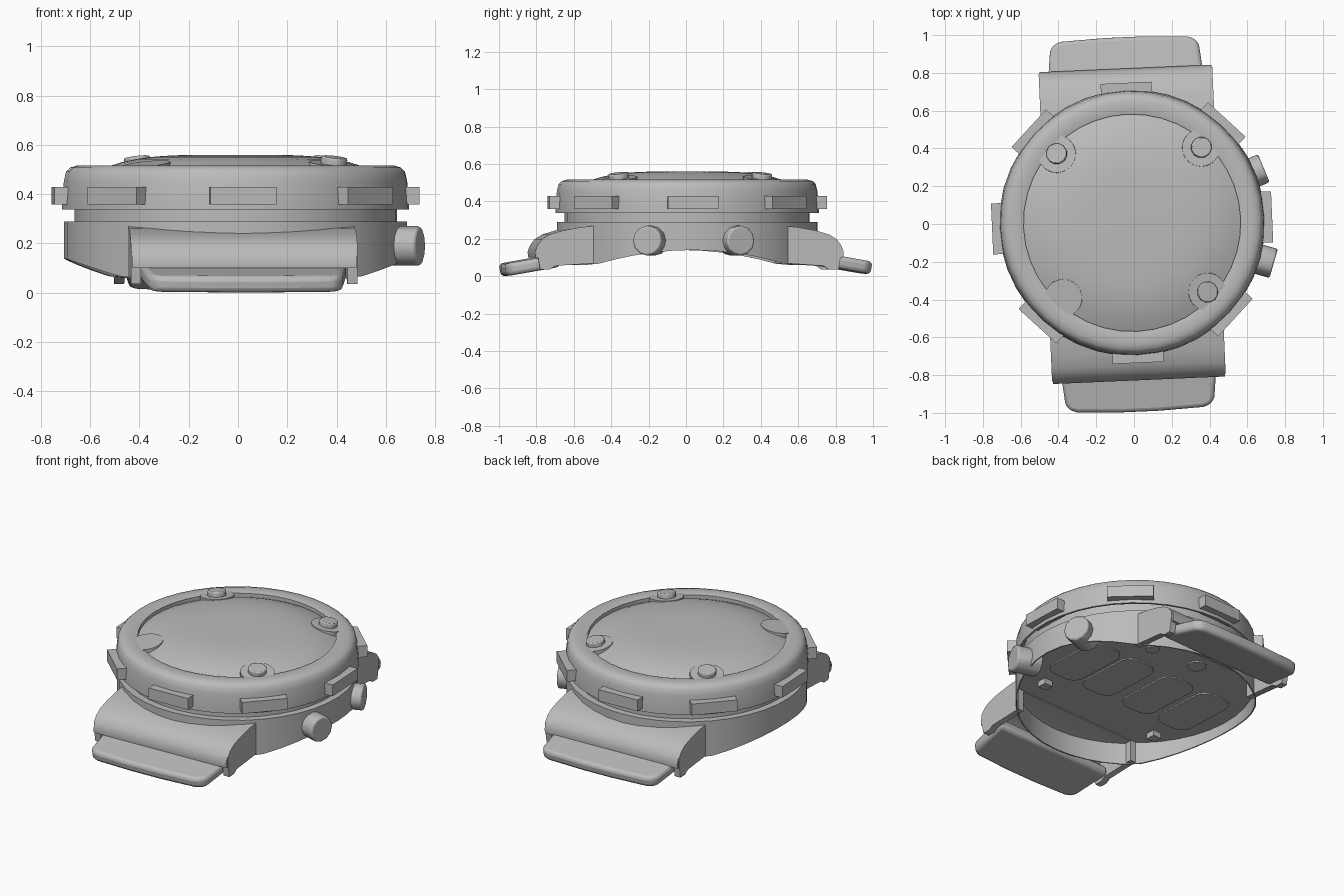
import bpy, bmesh
from math import sin, cos, pi, radians
from mathutils import Matrix

if "Cube" in bpy.data.objects:
    bpy.data.objects.remove(bpy.data.objects["Cube"])

grey = bpy.data.materials.new("matte_grey")
grey.use_nodes = True
COLOR = (0.5, 0.5, 0.5, 1)
grey.diffuse_color = COLOR
grey.node_tree.nodes["Principled BSDF"].inputs["Base Color"].default_value = COLOR

# The whole watch sits slightly turned on the ground
PLACE = Matrix.Translation((-0.01, 0.006, 0)) @ Matrix.Rotation(radians(2.5), 4, 'Z')


def finish(name, bm, matrix=Matrix(), angle=35, bevel=0, segments=2):
    bmesh.ops.recalc_face_normals(bm, faces=bm.faces)
    bm.transform(matrix)
    mesh = bpy.data.meshes.new(name)
    bm.to_mesh(mesh)
    bm.free()
    mesh.materials.append(grey)
    ob = bpy.data.objects.new(name, mesh)
    bpy.context.collection.objects.link(ob)
    ob.matrix_world = PLACE
    if bevel:
        mod = ob.modifiers.new("bevel", 'BEVEL')
        mod.width, mod.segments = bevel, segments
    bpy.ops.object.select_all(action='DESELECT')
    ob.select_set(True)
    bpy.context.view_layer.objects.active = ob
    bpy.ops.object.shade_smooth_by_angle(angle=radians(angle))
    return ob


def lathe(name, profile, segs=40, closed=False, shape=None):
    """Turn a (radius, z) profile about z; shape moves each vertex."""
    bm = bmesh.new()
    rings = []
    for r, z in profile:
        if r == 0:
            rings.append([bm.verts.new((0, 0, z))] * segs)
        else:
            rings.append([bm.verts.new((r * cos(2 * pi * i / segs), r * sin(2 * pi * i / segs), z))
                          for i in range(segs)])
    pairs = list(zip(rings, rings[1:]))
    if closed:
        pairs.append((rings[-1], rings[0]))
    for a, b in pairs:
        for i in range(segs):
            j = (i + 1) % segs
            bm.faces.new(list(dict.fromkeys((a[i], a[j], b[j], b[i]))))
    if shape:
        for v in bm.verts:
            shape(v)
    return finish(name, bm)


def cylinder(name, radius, depth, matrix, segs=16, bevel=0):
    bm = bmesh.new()
    bmesh.ops.create_cone(bm, cap_ends=True, segments=segs, radius1=radius, radius2=radius, depth=depth)
    return finish(name, bm, matrix, bevel=bevel)


def box(name, size, matrix):
    bm = bmesh.new()
    bmesh.ops.create_cube(bm, size=1)
    bmesh.ops.scale(bm, vec=size, verts=bm.verts)
    return finish(name, bm, matrix)


def prism(name, outline, low, high, matrix=Matrix(), bevel=0, segments=2):
    """Extrude a 2D outline along its third axis."""
    bm = bmesh.new()
    face = bm.faces.new([bm.verts.new((a, b, low)) for a, b in outline])
    made = bmesh.ops.extrude_face_region(bm, geom=[face])["geom"]
    bmesh.ops.translate(bm, vec=(0, 0, high - low),
                        verts=[g for g in made if isinstance(g, bmesh.types.BMVert)])
    return finish(name, bm, matrix, bevel=bevel, segments=segments)


# Thin case wall, with a lower edge that arches up at the sides
def arch(v):
    if v.co.z < 0.1:
        v.co.z = max(0.06, 0.14 - 0.3 * v.co.y ** 2)


lathe("case_wall", [(0.64, 0.29), (0.697, 0.29), (0.697, 0), (0.69, 0), (0.69, 0.28), (0.64, 0.28)],
      closed=True, shape=arch)
PLATE = 0.205
lathe("back_plate", [(0, PLATE), (0.692, PLATE)])

# Bezel skirt over a narrower neck, and the domed glass
lathe("bezel", [(0.575, 0.46), (0.575, 0.51), (0.6, 0.516), (0.645, 0.516), (0.672, 0.508), (0.688, 0.492),
                (0.697, 0.455), (0.704, 0.38), (0.705, 0.337), (0.692, 0.337), (0.685, 0.4), (0.655, 0.4),
                (0.655, 0.28), (0.645, 0.28), (0.645, 0.46)], closed=True)
lathe("glass", [(0.58 * i / 10, 0.56 - 0.075 * (i / 10) ** 4) for i in range(11)])

# Grip tabs round the bezel
for i in range(8):
    turn = Matrix.Rotation(i * pi / 4, 4, 'Z')
    box("grip_tab", (0.09, 0.27, 0.072), turn @ Matrix.Translation((0.697, 0, 0.394)))

# Screw lobes lean inward; one screw is absent at the left front
for i in range(4):
    m = (Matrix.Rotation(radians(45 + 90 * i), 4, 'Z') @ Matrix.Translation((0.54, 0, 0.522))
         @ Matrix.Rotation(radians(9), 4, 'Y'))
    cylinder("screw_lobe", 0.1, 0.05, m @ Matrix.Translation((0, 0, -0.025)), segs=24)
    if i != 2:
        cylinder("screw", 0.055, 0.05, m @ Matrix.Translation((0, 0, 0.004)), segs=12, bevel=0.006)

# Side push buttons
for angle, end in ((20, 0.755), (-18.5, 0.78)):
    m = (Matrix.Rotation(radians(angle), 4, 'Z') @ Matrix.Translation((end - 0.08, 0, 0.19))
         @ Matrix.Rotation(pi / 2, 4, 'Y'))
    cylinder("push_button", 0.08, 0.16, m, segs=12, bevel=0.01)

# Lugs and straps; a lug is a curved cover closed by a cheek at each end
cover = [(0.5, 0.27), (0.58, 0.262), (0.68, 0.244), (0.75, 0.223), (0.79, 0.198), (0.815, 0.165),
         (0.828, 0.13), (0.825, 0.1)]
inner = [(0.79, 0.1), (0.77, 0.15), (0.7, 0.19), (0.5, 0.2)]
cheek = cover[:6] + [(0.815, 0.12), (0.80, 0.035), (0.75, 0.035), (0.72, 0.055), (0.5, 0.07)]
to_yz = Matrix(((0, 0, 1, 0), (1, 0, 0, 0), (0, 1, 0, 0), (0, 0, 0, 1)))
for side, drop, shift in ((0, 0.045, -0.01), (1, 0.034, 0.006)):
    half = Matrix.Rotation(pi * side, 4, 'Z') @ Matrix.Translation((0, shift, 0))
    prism("lug_cover", cover + inner, -0.455, 0.455, half @ to_yz)
    for low in (-0.46, 0.42):
        prism("lug_cheek", cheek, low, low + 0.04, half @ to_yz)
    # Strap stub, tapered with a bowed end and tilted down
    m = half @ Matrix.Translation((0, 0.982, drop)) @ Matrix.Rotation(radians(-10), 4, 'X')
    outline = [(-0.42, -0.29), (-0.395, -0.05), (-0.378, -0.016), (-0.335, 0), (-0.1, 0.01)]
    outline += [(-x, y) for x, y in reversed(outline)]
    prism("strap", outline, -0.035, 0.033, m, bevel=0.022, segments=3)

# Sensor pads, discs and pins on the back plate
for x in (0.39, 0.13, -0.18, -0.46):
    pad = []
    for k in range(16):
        a = 2 * pi * (k + 0.5) / 16
        pad.append((x + (0.04 if cos(a) > 0 else -0.04) + 0.08 * cos(a),
                    -0.01 + (0.14 if sin(a) > 0 else -0.14) + 0.08 * sin(a)))
    prism("sensor_pad", pad, PLATE - 0.008, PLATE + 0.001)
for x, y, r in ((0.2, 0.36, 0.04), (-0.12, 0.39, 0.055)):
    cylinder("back_disc", r, 0.009, Matrix.Translation((x, y, PLATE - 0.004)), segs=20)
for x, y in ((0.4, -0.34), (-0.47, -0.36)):
    box("back_pin", (0.06, 0.06, 0.04), Matrix.Translation((x, y, PLATE - 0.015)))
